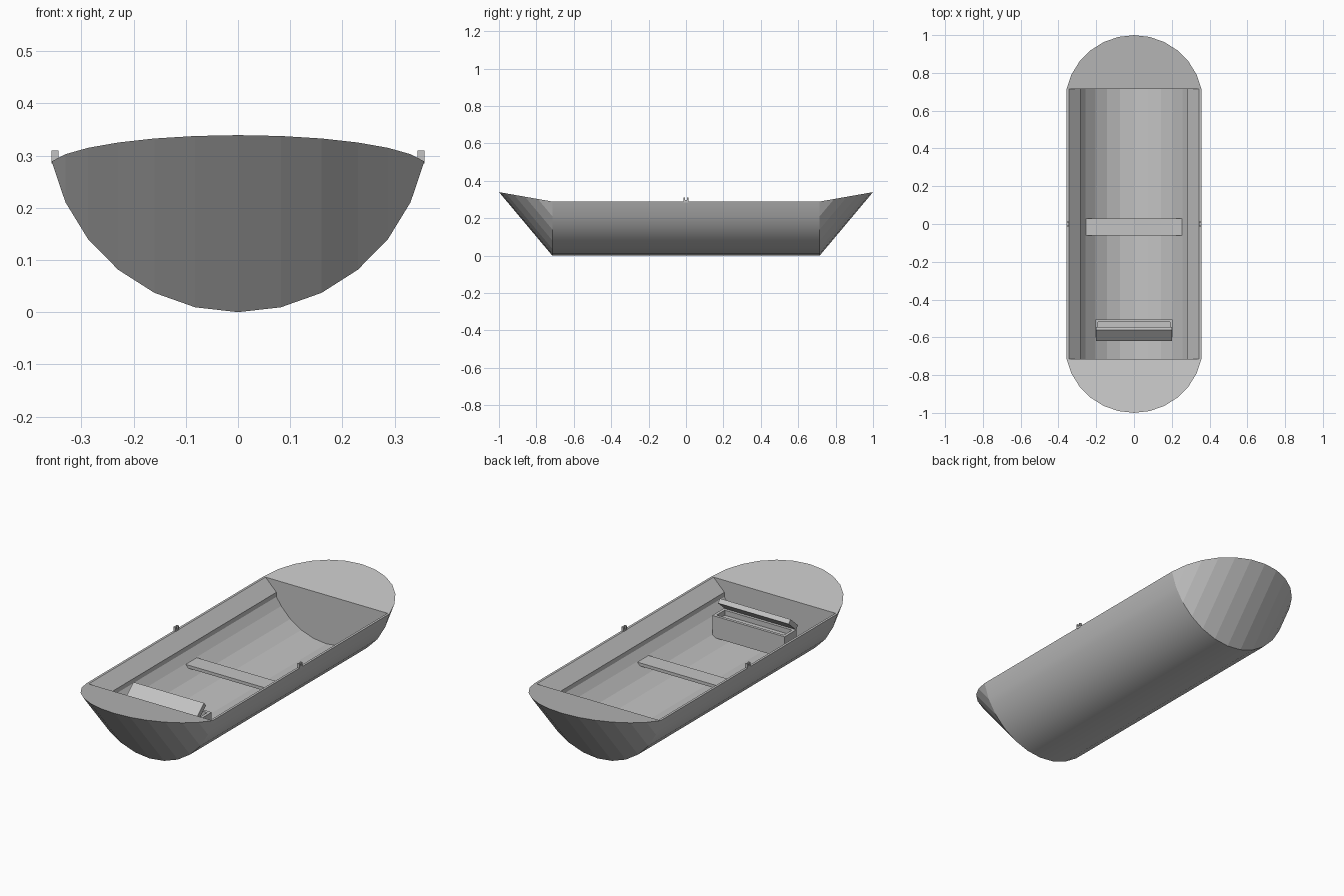
import bpy, bmesh
from math import sin, cos, asin, radians, degrees

cube = bpy.data.objects.get("Cube")
if cube:
    bpy.data.objects.remove(cube, do_unlink=True)

GREY = (0.55, 0.55, 0.55, 1)
mat = bpy.data.materials.new("boat_grey")
mat.use_nodes = True
mat.diffuse_color = GREY
mat.node_tree.nodes["Principled BSDF"].inputs["Base Color"].default_value = GREY

R, R_IN = 0.365, 0.325          # outer and inner hull radius
RIM_ANGLE, STEP = 78, 13
END_Y = 0.715                   # where the hull meets the end sections
RIM_Z = R * (1 - cos(radians(RIM_ANGLE)))


def finish(name, bm):
    bmesh.ops.recalc_face_normals(bm, faces=bm.faces)
    mesh = bpy.data.meshes.new(name)
    bm.to_mesh(mesh)
    bm.free()
    mesh.materials.append(mat)
    obj = bpy.data.objects.new(name, mesh)
    bpy.context.collection.objects.link(obj)
    return obj


def arc(radius, angles):
    return [(radius * sin(radians(a)), R - radius * cos(radians(a))) for a in angles]


def extrude_profile(bm, loop_a, loop_b, caps=True):
    """Join two matching closed loops of points, with optional end caps."""
    a = [bm.verts.new(p) for p in loop_a]
    b = [bm.verts.new(p) for p in loop_b]
    n = len(a)
    faces = [bm.faces.new((a[i], a[(i + 1) % n], b[(i + 1) % n], b[i])) for i in range(n)]
    if caps:
        bm.faces.new(a)
        bm.faces.new(b)
    return faces


def box(bm, x0, x1, y0, y1, z0, z1):
    loop = [(x0, y0), (x1, y0), (x1, y1), (x0, y1)]
    extrude_profile(bm, [(x, y, z0) for x, y in loop], [(x, y, z1) for x, y in loop])


# Hull shell: outer arc, flat rim, sloped side shelf, inner arc
outer = arc(R, range(-RIM_ANGLE, RIM_ANGLE + 1, STEP))
shelf_x = 0.283
edge = degrees(asin(shelf_x / R_IN))
inner = arc(R_IN, [edge, *range(52, -53, -STEP), -edge])
profile = (outer + [(0.345, RIM_Z), (shelf_x, 0.228)] + inner
           + [(-shelf_x, 0.228), (-0.345, RIM_Z)])
bm = bmesh.new()
shell = extrude_profile(bm, [(x, -END_Y, z) for x, z in profile],
                        [(x, END_Y, z) for x, z in profile], caps=False)
for f in shell[:len(outer) - 1]:
    f.smooth = True
finish("hull", bm)

# End sections: bulkhead arc lofted to a raised rounded deck
for name, side in (("bow", -1), ("stern", 1)):
    bm = bmesh.new()
    low, deck = [], []
    for x, z in outer:
        d = RIM_Z - z
        v = bm.verts.new((x, side * END_Y, z))
        low.append(v)
        if d < 1e-5:
            deck.append(v)
        else:
            deck.append(bm.verts.new((x, side * (END_Y + d * cos(radians(10))),
                                      RIM_Z + d * sin(radians(10)))))
    for i in range(len(low) - 1):
        ring = [low[i], low[i + 1], deck[i + 1], deck[i]]
        bm.faces.new(list(dict.fromkeys(ring)))
    bm.faces.new(low)
    bm.faces.new(deck)
    finish(name, bm)

# Bench plank across the middle
bm = bmesh.new()
box(bm, -0.255, 0.255, -0.06, 0.03, 0.147, 0.163)
finish("middle_seat", bm)

# Oar holders: base with two prongs on each rim
for name, s in (("left", 1), ("right", -1)):
    bm = bmesh.new()
    x0, x1 = sorted((s * 0.344, s * 0.357))
    box(bm, x0, x1, -0.013, 0.013, RIM_Z - 0.004, 0.296)
    for y in (-0.013, 0.005):
        box(bm, x0, x1, y, y + 0.008, 0.296, 0.31)
    finish(name + "_oar_holder", bm)

# Open storage box
W, Y0, Y1, TOP, T = 0.205, -0.6, -0.505, 0.211, 0.015
bm = bmesh.new()
box(bm, -W, W, Y0, Y1, 0.1, 0.185)
box(bm, -W, W, Y1 - T, Y1, 0.185, TOP)
box(bm, -W, W, Y0, Y0 + T, 0.185, TOP)
for s in (-1, 1):
    x0, x1 = sorted((s * W, s * (W - T)))
    box(bm, x0, x1, Y0 + T, Y1 - T, 0.185, TOP)
finish("storage_box", bm)

# Tilted lid above the box
lid = [(-0.62, 0.225), (-0.56, 0.278), (-0.544, 0.26), (-0.604, 0.207)]
bm = bmesh.new()
extrude_profile(bm, [(-0.2, y, z) for y, z in lid], [(0.2, y, z) for y, z in lid])
finish("storage_lid", bm)
